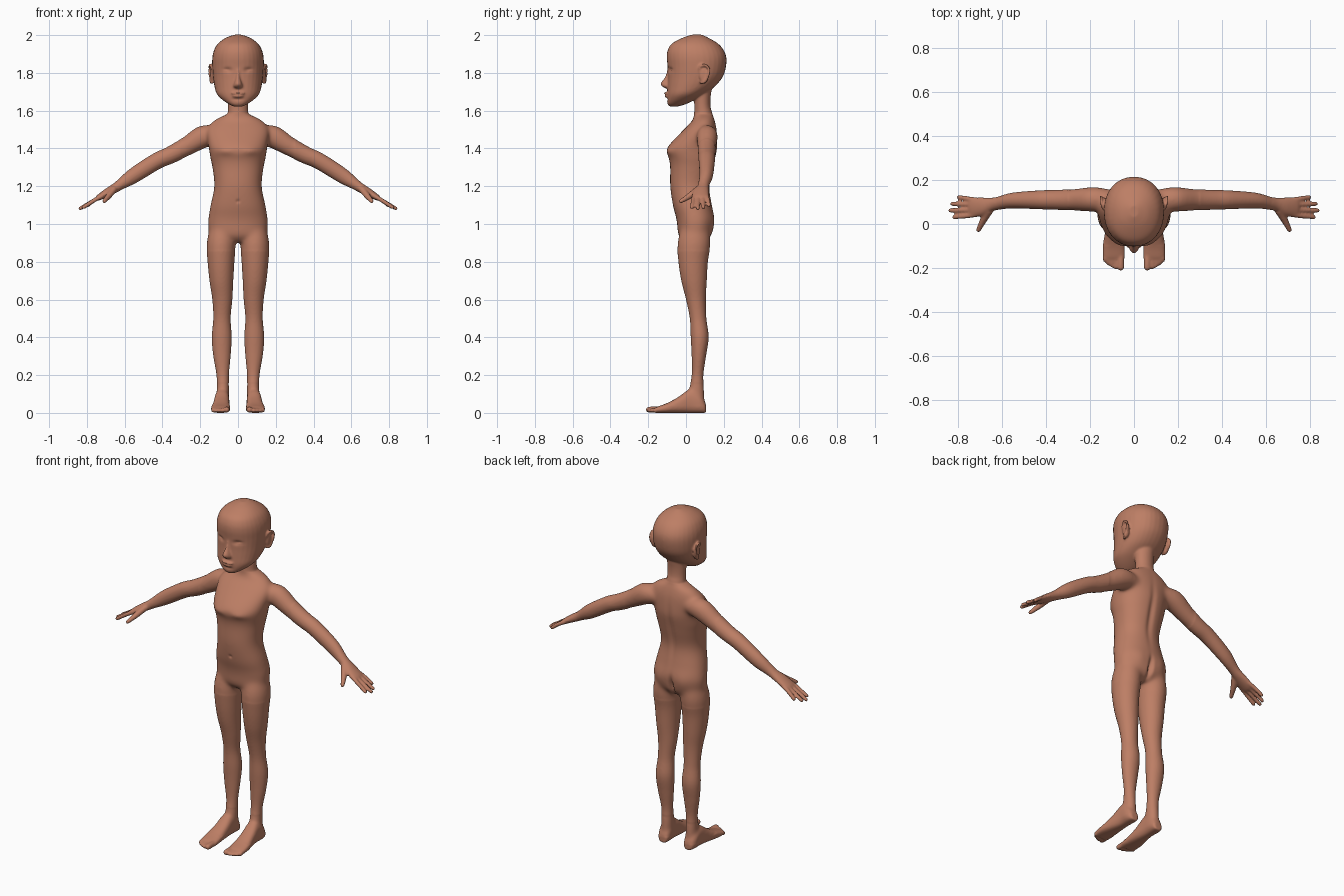
import bpy, bmesh, math
from mathutils import Vector

bm = bmesh.new()


def smooth_rows(rows, steps=5):
    """Catmull-Rom interpolation of rows of numbers."""
    out = []
    for i in range(len(rows) - 1):
        p0, p1 = rows[max(i - 1, 0)], rows[i]
        p2, p3 = rows[i + 1], rows[min(i + 2, len(rows) - 1)]
        for k in range(steps):
            t = k / steps
            out.append([0.5 * (2 * b + (c - a) * t + (2 * a - 5 * b + 4 * c - d) * t * t
                               + (3 * b - a - 3 * c + d) * t ** 3)
                        for a, b, c, d in zip(p0, p1, p2, p3)])
    return out + [list(rows[-1])]


def loft(rings, n=32, power=2.0):
    """Closed skin through rings of (centre, half axis u, half axis v)."""
    loops = []
    for c, u, v in rings:
        loop = []
        for i in range(n):
            a = 2 * math.pi * i / n
            ca, sa = math.cos(a), math.sin(a)
            ca = math.copysign(abs(ca) ** (2 / power), ca)
            sa = math.copysign(abs(sa) ** (2 / power), sa)
            loop.append(bm.verts.new(c + u * ca + v * sa))
        loops.append(loop)
    for a, b in zip(loops, loops[1:]):
        for i in range(n):
            bm.faces.new((a[i], a[(i + 1) % n], b[(i + 1) % n], b[i]))
    bm.faces.new(loops[0][::-1])
    bm.faces.new(loops[-1])


def column(rows, power=2.0):
    """Upright form; rows are (z, centre x, half width, front y, back y)."""
    loft([(Vector((cx, (f + b) / 2, z)), Vector((hx, 0, 0)), Vector((0, (b - f) / 2, 0)))
          for z, cx, hx, f, b in smooth_rows(rows)], power=power)


def arm(rows):
    """Sloping form; rows are (x, y, z, half height, half depth)."""
    loft([(Vector((x, y, z)), Vector((0.49, 0, 0.87)) * h, Vector((0, d, 0)))
          for x, y, z, h, d in smooth_rows(rows)])


def tube(rows, n=16):
    """Round-ended tube; rows are (x, y, z, radius)."""
    pts = smooth_rows(rows)
    rings = []
    for i, p in enumerate(pts):
        c = Vector(p[:3])
        t = (Vector(pts[min(i + 1, len(pts) - 1)][:3]) - Vector(pts[max(i - 1, 0)][:3])).normalized()
        u = t.cross(Vector((0.8, 0.1, 0.6)) if abs(t.y) > 0.5 else Vector((0, 1, 0))).normalized()
        rings.append((c, u * p[3], t.cross(u) * p[3]))
    for f in (0.5, 0.8, 0.97):
        k = math.sqrt(1 - f * f)
        rings.append((c + t * p[3] * f, u * p[3] * k, t.cross(u) * p[3] * k))
    loft(rings, n)


def ellipsoid(c, r):
    res = bmesh.ops.create_uvsphere(bm, u_segments=24, v_segments=16, radius=1)
    for v in res["verts"]:
        v.co = Vector([c[i] + v.co[i] * r[i] for i in range(3)])


# leg
column([(1.00, .080, .065, -.02, .12), (.90, .089, .077, -.045, .13), (.80, .090, .071, -.04, .116),
        (.70, .088, .063, -.025, .11), (.60, .083, .053, 0, .105), (.50, .085, .046, .02, .108),
        (.40, .086, .053, .025, .12), (.30, .085, .046, .03, .106), (.20, .081, .033, .03, .092),
        (.12, .080, .033, .015, .096), (.04, .081, .034, .0, .1)])
# foot, lofted from heel to ball; rows are y, centre x, half width, top z
foot = [(.106, .082, .018, .045), (.098, .083, .03, .065), (.07, .085, .038, .1), (.02, .085, .039, .125),
        (-.04, .088, .044, .085), (-.10, .092, .05, .052), (-.15, .092, .05, .034), (-.165, .092, .045, .026)]
loft([(Vector((x, y, z / 2)), Vector((h, 0, 0)), Vector((0, 0, z / 2)))
      for y, x, h, z in smooth_rows(foot)], power=2.6)
# toes
for x, tip, r in ((.060, -.197, .016), (.083, -.196, .011), (.101, -.188, .0105),
                  (.118, -.178, .010), (.132, -.164, .010)):
    tube([(x, -.12, .018, r), (x, -.16, .018, r), (x, tip, r + .001, r)])
# arm and palm
arm([(.08, .112, 1.47, .04, .04), (.13, .112, 1.475, .056, .05), (.19, .112, 1.460, .061, .057),
     (.28, .110, 1.406, .050, .049), (.36, .110, 1.364, .046, .045), (.43, .110, 1.333, .044, .043),
     (.55, .107, 1.258, .041, .036), (.62, .094, 1.211, .029, .030), (.65, .088, 1.191, .025, .032),
     (.69, .079, 1.168, .022, .042), (.735, .076, 1.141, .016, .045), (.75, .076, 1.132, .010, .038)])
# fingers
for y0, x1, y1, z1 in ((.109, .797, .122, 1.098), (.087, .827, .092, 1.087),
                       (.065, .836, .062, 1.082), (.043, .818, .031, 1.088)):
    tube([(.715, y0, 1.151, .012), (.76, (y0 + y1) / 2, 1.126, .0115), (x1, y1, z1, .0105)])
# thumb
tube([(.655, .065, 1.185, .018), (.685, .018, 1.148, .016), (.708, -.028, 1.12, .011)])
# ear: thin shell and a raised rim
ellipsoid((.136, .095, 1.79), (.011, .026, .047))
tube([(.132, .07, 1.80, .006), (.142, .074, 1.832, .007), (.149, .1, 1.842, .007),
      (.151, .121, 1.822, .007), (.149, .117, 1.785, .007), (.143, .096, 1.752, .008), (.134, .078, 1.748, .006)])

# mirror all paired parts
dup = bmesh.ops.duplicate(bm, geom=bm.verts[:] + bm.edges[:] + bm.faces[:])["geom"]
for v in (g for g in dup if isinstance(g, bmesh.types.BMVert)):
    v.co.x *= -1

# torso
column([(.905, 0, .09, -.01, .1), (.94, 0, .147, -.04, .135), (1.00, 0, .159, -.047, .149),
        (1.04, 0, .156, -.054, .15), (1.10, 0, .146, -.07, .138), (1.20, 0, .126, -.084, .126),
        (1.30, 0, .136, -.084, .146), (1.345, 0, .146, -.09, .156), (1.385, 0, .152, -.104, .165),
        (1.42, 0, .158, -.088, .168), (1.50, 0, .165, -.012, .163), (1.55, 0, .125, .035, .152),
        (1.58, 0, .062, .042, .142)], power=2.2)
# neck
column([(1.50, 0, .07, .03, .145), (1.58, 0, .056, .042, .14), (1.62, 0, .053, .044, .13),
        (1.67, 0, .055, .04, .13), (1.73, 0, .06, .02, .14)])
# head
column([(1.622, 0, .022, -.085, -.045), (1.635, 0, .05, -.098, .0), (1.66, 0, .086, -.100, .05),
        (1.69, 0, .113, -.1, .1), (1.73, 0, .125, -.098, .155), (1.78, 0, .132, -.096, .195),
        (1.83, 0, .136, -.097, .211), (1.88, 0, .136, -.102, .214), (1.92, 0, .127, -.097, .2),
        (1.955, 0, .106, -.075, .17), (1.985, 0, .066, -.02, .12), (2.002, 0, .02, .03, .085)], power=2.15)
# nose
column([(1.83, 0, .010, -.096, -.05), (1.78, 0, .012, -.111, -.05), (1.745, 0, .022, -.134, -.05),
        (1.728, 0, .027, -.126, -.05), (1.718, 0, .016, -.108, -.05)])
# lips
ellipsoid((0, -.098, 1.692), (.038, .019, .007))
ellipsoid((0, -.097, 1.677), (.032, .018, .008))

bmesh.ops.recalc_face_normals(bm, faces=bm.faces)
mesh = bpy.data.meshes.new("body")
bm.to_mesh(mesh)
bm.free()
body = bpy.data.objects.new("body", mesh)
bpy.context.collection.objects.link(body)

# fuse all parts into one skin
mod = body.modifiers.new("fuse", 'REMESH')
mod.mode = 'VOXEL'
mod.voxel_size = 0.0055
fused = bpy.data.meshes.new_from_object(body.evaluated_get(bpy.context.evaluated_depsgraph_get()))
body.modifiers.clear()
body.data = fused

# soften joins: strongly at shoulders and hips, lightly elsewhere
bm = bmesh.new()
bm.from_mesh(fused)


def relax(verts, times):
    for _ in range(times):
        bmesh.ops.smooth_vert(bm, verts=verts, factor=0.5, use_axis_x=True, use_axis_y=True, use_axis_z=True)


relax(bm.verts[:], 3)
relax([v for v in bm.verts if .86 < v.co.z < 1.58 and abs(v.co.x) < .3], 35)
relax([v for v in bm.verts if .04 < v.co.z < .16 and v.co.y > -.1], 15)
bm.normal_update()

# sculpted details: x, z, spread x, spread z, y shift, facing (-1 front, 1 back)
details = [(.056, 1.815, .022, .012, .010, -1), (.062, 1.809, .015, .006, -.006, -1),
           (.062, 1.807, .018, .0025, .003, -1), (0, 1.685, .022, .003, .004, -1),
           (0, 1.66, .025, .006, .004, -1), (.07, 1.385, .04, .02, -.006, -1),
           (0, 1.12, .009, .009, .006, -1), (0, 1.3, .018, .14, -.010, 1),
           (0, .965, .013, .05, -.022, 1), (.075, 1.0, .04, .05, .005, 1)]
for v in bm.verts:
    x, z, ny = abs(v.co.x), v.co.z, v.normal.y
    for cx, cz, sx, sz, dy, side in details:
        if ny * side > 0 and abs(x - cx) < 3 * sx and abs(z - cz) < 3 * sz:
            v.co.y += dy * min(1, 1.5 * ny * side) * math.exp(-((x - cx) / sx) ** 2 - ((z - cz) / sz) ** 2)
for f in bm.faces:
    f.smooth = True
bm.to_mesh(fused)
bm.free()

skin = bpy.data.materials.new("warm brown")
skin.diffuse_color = (0.51, 0.21, 0.13, 1)
fused.materials.clear()
fused.materials.append(skin)
